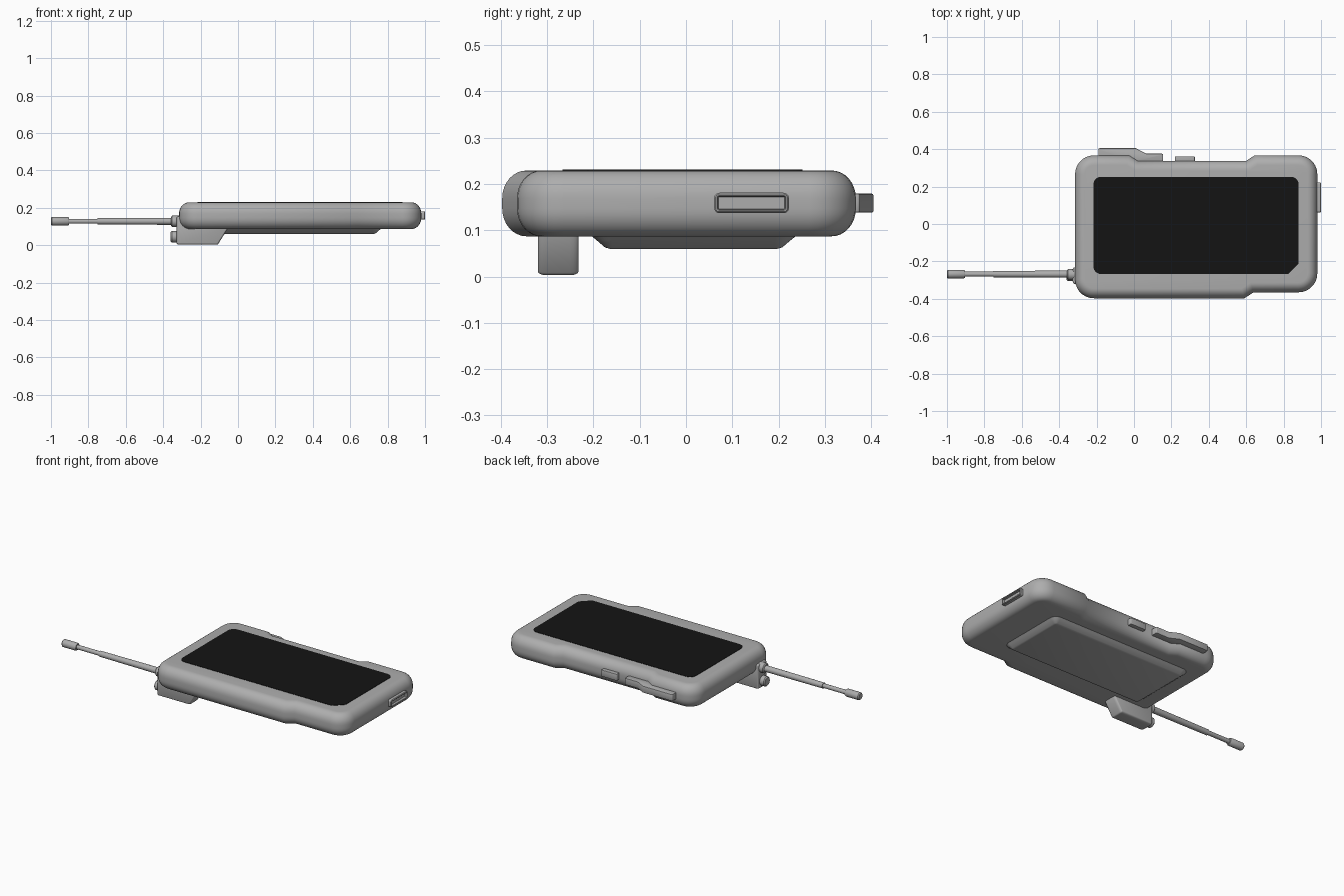
import bpy, bmesh, math
from mathutils import Vector

if "Cube" in bpy.data.objects:
    bpy.data.objects.remove(bpy.data.objects["Cube"])


def material(name, v):
    m = bpy.data.materials.new(name)
    m.diffuse_color = (v, v, v, 1)
    m.use_nodes = True
    m.node_tree.nodes["Principled BSDF"].inputs["Base Color"].default_value = m.diffuse_color
    return m


GREY, BLACK = material("case_grey", .42), material("screen_black", .007)


def fillet(corners, n=7):
    """Closed outline from (x, y, radius) corners."""
    out, m = [], len(corners)
    for i, (x, y, r) in enumerate(corners):
        p = Vector((x, y))
        if r == 0:
            out.append(p)
            continue
        a = (Vector(corners[i - 1][:2]) - p).normalized()
        b = (Vector(corners[(i + 1) % m][:2]) - p).normalized()
        half = a.angle(b) / 2
        c = p + (a + b).normalized() * r / math.sin(half)
        s = p + a * r / math.tan(half) - c
        e = p + b * r / math.tan(half) - c
        t0 = math.atan2(s.y, s.x)
        sweep = math.atan2(s.x * e.y - s.y * e.x, s.dot(e))
        for k in range(n + 1):
            t = t0 + sweep * k / n
            out.append(c + Vector((math.cos(t), math.sin(t))) * r)
    return out


def inset(pts, d):
    """Mitred inward offset of a counter-clockwise outline."""
    res = []
    for i, p in enumerate(pts):
        e1 = (p - pts[i - 1]).normalized()
        e2 = (pts[(i + 1) % len(pts)] - p).normalized()
        n1, n2 = Vector((-e1.y, e1.x)), Vector((-e2.y, e2.x))
        res.append(p + (n1 + n2) * d / (1 + n1.dot(n2)))
    return res


def skin(name, rings, angle, mat=GREY):
    """Closed surface through a stack of equal rings."""
    bm = bmesh.new()
    vs = [[bm.verts.new(p) for p in ring] for ring in rings]
    n = len(vs[0])
    for a, b in zip(vs, vs[1:]):
        for i in range(n):
            j = (i + 1) % n
            bm.faces.new((a[i], a[j], b[j], b[i]))
    bm.faces.new(vs[0][::-1])
    bm.faces.new(vs[-1])
    bmesh.ops.recalc_face_normals(bm, faces=bm.faces)
    me = bpy.data.meshes.new(name)
    bm.to_mesh(me)
    bm.free()
    me.materials.append(mat)
    ob = bpy.data.objects.new(name, me)
    bpy.context.collection.objects.link(ob)
    bpy.ops.object.select_all(action='DESELECT')
    ob.select_set(True)
    bpy.context.view_layer.objects.active = ob
    bpy.ops.object.shade_smooth_by_angle(angle=math.radians(angle))
    return ob


PLACE = {'z': lambda u, v, h: (u, v, h),
         'x': lambda u, v, h: (h, u, v),
         'y': lambda u, v, h: (u, h, v)}


def loft(name, outline, levels, axis='z', angle=35, mat=GREY):
    """Stack an outline along an axis; levels are (height, inset)."""
    rings = [[PLACE[axis](p.x, p.y, h) for p in inset(outline, d)] for h, d in levels]
    return skin(name, rings, angle, mat)


def edge_levels(lo, hi, d, r, n):
    """Levels whose two end edges are rounded by inset d over height r."""
    arc = [(r * (1 - math.cos(t)), d * (1 - math.sin(t)))
           for t in (k * math.pi / 2 / n for k in range(n + 1))]
    return [(lo + h, q) for h, q in arc] + [(hi - h, q) for h, q in reversed(arc)]


def lathe_x(name, profile, y, z, n=20):
    turn = [2 * math.pi * k / n for k in range(n)]
    return skin(name, [[(x, y + r * math.cos(t), z + r * math.sin(t)) for t in turn]
                       for x, r in profile], 35)


def box(x0, x1, y0, y1, r):
    return fillet([(x0, y0, r), (x1, y0, r), (x1, y1, r), (x0, y1, r)])


# Main case with stepped grip waist
case = fillet([(-.315, -.397, .1), (.59, -.397, 0), (.64, -.365, 0), (.98, -.365, .1),
               (.98, .367, .1), (.645, .367, 0), (.6, .338, 0), (.02, .338, 0),
               (-.025, .367, 0), (-.315, .367, .1)])
loft("case_body", case, edge_levels(.087, .229, .052, .06, 8), angle=40)

# Screen with one clipped corner
glass = fillet([(-.217, -.267, .04), (.825, -.267, 0), (.88, -.212, 0),
                (.88, .252, .04), (-.217, .252, .04)])
loft("screen", glass, [(.215, 0), (.231, 0)], mat=BLACK)

# Raised battery cover underneath
loft("battery_cover", box(-.2, .765, -.205, .238, .045),
     [(.06, .04), (.063, .03), (.08, .01), (.088, 0), (.1, 0)])

# Antenna mount block
mount = fillet([(-.328, .003, .01), (-.108, .003, .012), (-.055, .088, 0),
                (-.055, .12, 0), (-.22, .155, 0), (-.328, .155, .01)], 4)
loft("antenna_mount", mount, edge_levels(-.32, -.232, .008, .018, 4), 'y')

# Antenna, collar and locking knob
lathe_x("antenna", [(-1, .018), (-.995, .023), (-.91, .023), (-.903, .019), (-.903, .013),
                    (-.75, .013), (-.75, .017), (-.33, .019)], -.268, .128)
lathe_x("antenna_collar", [(-.357, .024), (-.352, .03), (-.31, .03)], -.27, .128)
lathe_x("mount_knob", [(-.36, .024), (-.354, .03), (-.31, .03)], -.276, .045)

# Side keys along the back edge
keys = {"volume_key": [(-.19, .345, 0), (0, .33, 0), (.155, .33, 0), (.155, .376, .006),
                       (.065, .376, 0), (.01, .405, 0), (-.19, .405, .006)],
        "power_key": [(.218, .325, 0), (.325, .325, 0), (.325, .362, .005), (.218, .362, .005)]}
for name, pts in keys.items():
    loft(name, fillet(pts, 3), edge_levels(.138, .179, .004, .004, 2), angle=30)

# Recessed port frame on the right end
loft("port_frame", box(.061, .222, .137, .181, .011),
     [(.95, 0), (.996, 0), (1, .003), (1, .006), (.998, .008), (.985, .009)], 'x', 30)
